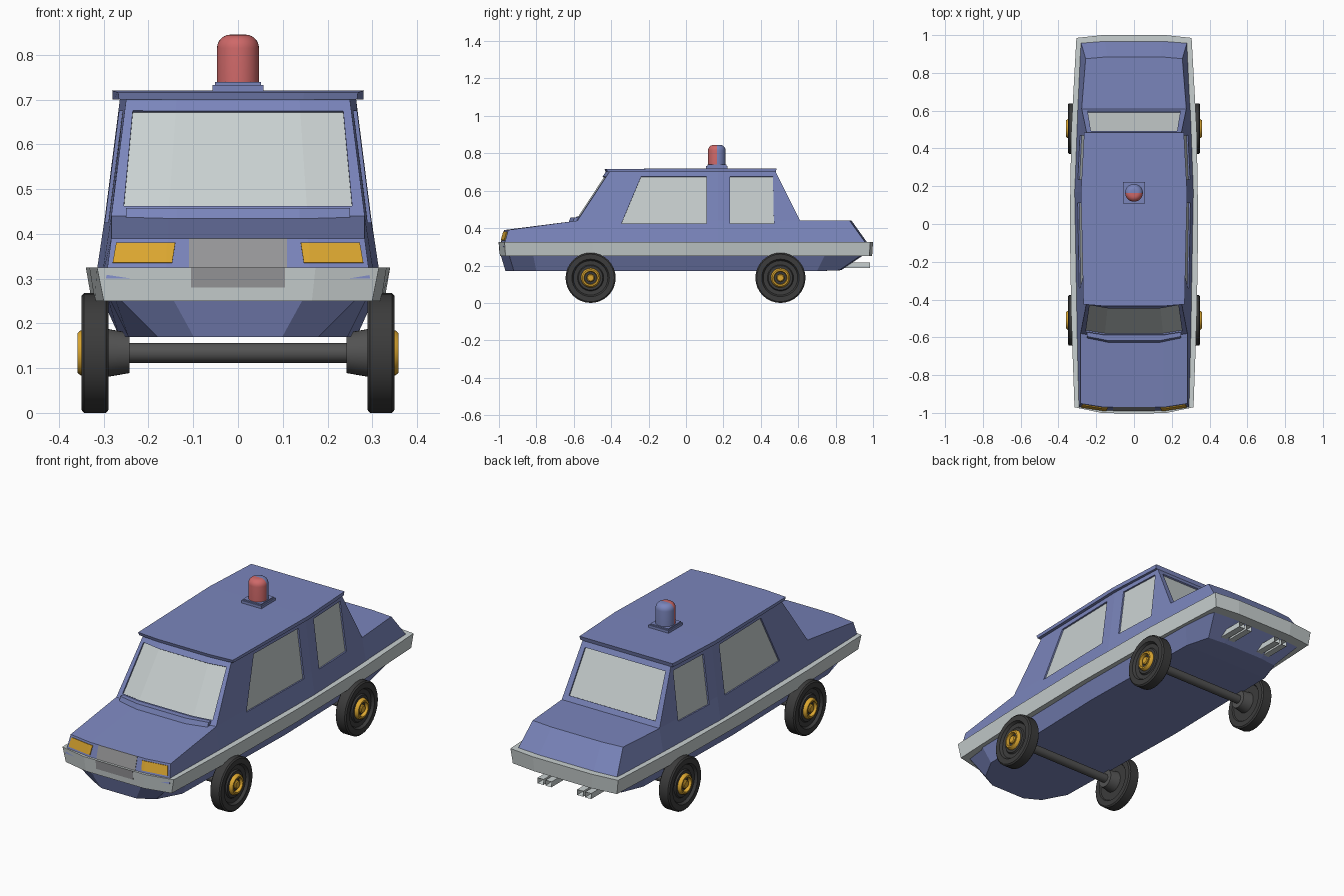
import bpy, bmesh, math
from mathutils import Vector

if "Cube" in bpy.data.objects:
    bpy.data.objects.remove(bpy.data.objects["Cube"])


def material(name, rgb):
    m = bpy.data.materials.new(name)
    m.diffuse_color = (*rgb, 1)
    m.use_nodes = True
    m.node_tree.nodes["Principled BSDF"].inputs["Base Color"].default_value = m.diffuse_color
    return m


BLUE = material("body blue", (0.195, 0.235, 0.50))
PALE = material("pale grey", (0.58, 0.63, 0.63))
GOLD = material("amber", (0.72, 0.39, 0.03))
TYRE = material("tyre black", (0.045, 0.045, 0.045))
AXLE = material("axle grey", (0.085, 0.085, 0.085))
GRILLE = material("grille grey", (0.31, 0.31, 0.32))
RED = material("beacon red", (0.62, 0.14, 0.14))


def finish(name, bm, mats, smooth=False):
    bmesh.ops.remove_doubles(bm, verts=bm.verts, dist=1e-5)
    bmesh.ops.recalc_face_normals(bm, faces=bm.faces)
    me = bpy.data.meshes.new(name)
    bm.to_mesh(me)
    bm.free()
    ob = bpy.data.objects.new(name, me)
    bpy.context.collection.objects.link(ob)
    for m in mats:
        me.materials.append(m)
    if smooth:
        bpy.ops.object.select_all(action='DESELECT')
        ob.select_set(True)
        bpy.context.view_layer.objects.active = ob
        bpy.ops.object.shade_smooth_by_angle(angle=math.radians(35))
    return ob


def loft(name, loops, mat):
    """Bridge closed loops, capping both ends with quad strips."""
    bm = bmesh.new()
    rings = [[bm.verts.new(p) for p in lp] for lp in loops]
    n = len(rings[0])
    for a, b in zip(rings, rings[1:]):
        for k in range(n):
            j = (k + 1) % n
            bm.faces.new((a[k], a[j], b[j], b[k]))
    for r in (rings[0], rings[-1]):
        for k in range(n // 2 - 1):
            bm.faces.new((r[k], r[k + 1], r[n - 2 - k], r[n - 1 - k]))
    return finish(name, bm, [mat])


def surf(row, x, z):
    """y on the bowed end surface of a row, at x and z; also the half width."""
    yb, wb, zb, yt, wt, zt, bow = row
    s = (z - zb) / (zt - zb)
    w = wb + (wt - wb) * s
    y = yb + (yt - yb) * s + bow * max(0, min(1, (1 - abs(x) / w) / 0.45))
    return y, w


def slab(name, rows, mat):
    """Rows run front to back: y, half width, z at bottom, same at top, bow."""
    loops = []
    for yb, wb, zb, yt, wt, zt, bow in rows:
        lo, hi = [], []
        for t in (-1, -0.55, 0.55, 1):
            b = bow if abs(t) < 1 else 0
            lo.append((t * wb, yb + b, zb))
            hi.append((t * wt, yt + b, zt))
        loops.append(lo + hi[::-1])
    return loft(name, loops, mat)


def panel(name, cols, n, d0, d1, mat):
    """Thin plate from (bottom, top) columns, between two offsets along n."""
    n = Vector(n).normalized()
    return loft(name, [[Vector(b) + n * d0, Vector(t) + n * d0,
                        Vector(t) + n * d1, Vector(b) + n * d1] for b, t in cols], mat)


def lathe(name, profile, mats, place, segs=32, rule=None):
    bm = bmesh.new()
    rings = [[bm.verts.new(place(r * math.cos(a), r * math.sin(a), h))
              for a in (2 * math.pi * i / segs for i in range(segs))] for r, h in profile]
    for a, b in zip(rings, rings[1:]):
        for k in range(segs):
            j = (k + 1) % segs
            bm.faces.new((a[k], a[j], b[j], b[k]))
    if rule:
        for f in bm.faces:
            f.material_index = rule(f.calc_center_median())
    return finish(name, bm, mats, True)


# Body shells
BODY = [(-.975, .295, .30, -.95, .283, .39, -.02), (-.58, .305, .30, -.58, .283, .44, 0),
        (.17, .318, .30, .17, .297, .44, 0), (.61, .302, .30, .61, .277, .44, 0),
        (.975, .285, .30, .875, .256, .44, .01)]
CABIN = [(-.58, .283, .44, -.41, .25, .70, -.02), (.17, .297, .44, .17, .264, .70, 0),
         (.61, .277, .44, .48, .25, .70, 0)]
BAND = [(-.965, .30, .25, -.97, .315, .325, -.03), (-.5, .32, .25, -.5, .332, .325, 0),
        (.0, .327, .25, .0, .34, .325, 0), (.5, .318, .25, .5, .332, .325, 0),
        (.98, .295, .25, .985, .305, .325, .015)]
body = slab("body", BODY, BLUE)
cabin = slab("cabin", CABIN, BLUE)
slab("bumper_band", BAND, PALE)
slab("lower_body", [(-.92, .18, .17, -.95, .28, .27, -.045), (-.80, .245, .17, -.82, .295, .27, 0),
                    (0, .265, .17, 0, .31, .27, 0), (.70, .25, .17, .75, .30, .27, 0),
                    (.82, .21, .175, .96, .28, .27, .01)], BLUE)
slab("roof_panel", [(-.42, .266, .70, -.425, .268, .716, -.01), (.17, .28, .70, .17, .281, .72, 0),
                    (.48, .262, .70, .485, .264, .72, 0)], BLUE)
slab("cowl", [(-.61, .25, .42, -.595, .25, .458, -.022), (-.55, .25, .42, -.55, .25, .458, 0)], BLUE)


# Windows: recesses cut in the shell, glass plates inside
def window(name, cols, n):
    cut = panel("cutter", cols, n, -.014, .03, BLUE)
    for ob in (body, cabin):
        bpy.context.view_layer.objects.active = ob
        md = ob.modifiers.new("cut", 'BOOLEAN')
        md.operation, md.object, md.solver = 'DIFFERENCE', cut, 'EXACT'
        bpy.ops.object.modifier_apply(modifier="cut")
    bpy.data.objects.remove(cut)
    panel(name, cols, n, -.016, -.008, PALE)


def side_pt(side, y, z):
    a, b = (CABIN[0], CABIN[1]) if y < .17 else (CABIN[1], CABIN[2])
    (ya, wa), (yb, wb) = surf(a, 9, z), surf(b, 9, z)
    return (side * (wa + (wb - wa) * (y - ya) / (yb - ya)), y, z)


def end_cols(row, xb, xt, z0, z1):
    """Columns across an end surface, following its two creases."""
    cb, ct = surf(row, 0, z0)[1] * .55, surf(row, 0, z1)[1] * .55
    return [((b, surf(row, b, z0)[0], z0), (t, surf(row, t, z1)[0], z1))
            for b, t in ((-xb, -xt), (-cb, -ct), (cb, ct), (xb, xt))]


for side, tag in ((1, "right"), (-1, "left")):
    n = (side, 0, .13)
    window("front_side_window_" + tag,
           [(side_pt(side, -.345, .425), side_pt(side, -.24, .675)),
            (side_pt(side, .11, .425), side_pt(side, .11, .675))], n)
    window("rear_side_window_" + tag,
           [(side_pt(side, .235, .425), side_pt(side, .235, .675)),
            (side_pt(side, .47, .425), side_pt(side, .465, .675))], n)
window("windscreen", end_cols(CABIN[0], .255, .235, .462, .675), (0, -.84, .54))
window("rear_window", end_cols(CABIN[2], .245, .228, .465, .675), (0, .9, .45))

# Headlights and grille
for side, tag in ((1, "right"), (-1, "left")):
    cols = [((side * b, surf(BODY[0], b, .335)[0], .335), (side * t, surf(BODY[0], t, .38)[0], .38))
            for b, t in ((.147, .14), (.16, .159), (.28, .272))]
    panel("headlight_" + tag, cols, (0, -1, .25), -.002, .005, GOLD)
for name, row, w, z0, z1 in (("grille", BODY[0], .11, .32, .39), ("bumper_grille", BAND[0], .105, .28, .325)):
    panel(name, [((x, surf(row, x, z0)[0], z0), (x, surf(row, x, z1)[0], z1)) for x in (-w, w)],
          (0, -1, 0), -.002, .002, GRILLE)

# Wheels, hubs and axles
for y, end in ((-.51, "front"), (.505, "rear")):
    lathe(end + "_axle", [(0, -.30), (.055, -.30), (.045, -.242), (.022, -.242), (.022, .242),
                          (.045, .242), (.055, .30), (0, .30)], [AXLE],
          lambda a, b, h, y=y: (h, y + a, .134 + b))
    for side, tag in ((1, "right"), (-1, "left")):
        def place(a, b, h, y=y, side=side):
            return (side * h, y + a, .134 + b)
        tag = end + "_" + tag
        lathe("tyre_" + tag, [(0, .295), (.095, .295), (.10, .289), (.127, .289), (.134, .295),
                              (.134, .344), (.127, .35), (.10, .35), (.092, .337), (.07, .335),
                              (.065, .342), (0, .342)], [TYRE], place)
        lathe("hub_ring_" + tag, [(.053, .335), (.05, .352), (.044, .359), (.036, .359),
                                  (.033, .345), (.033, .335), (.053, .335)], [GOLD], place)
        lathe("hub_cap_" + tag, [(0, .335), (.021, .335), (.021, .353), (.016, .357), (0, .357)],
              [GOLD], place)

# Square exhaust pipes in two pairs, with hollow ends
for i, x in enumerate((-.135, -.09, .09, .135)):
    bm = bmesh.new()
    bmesh.ops.create_cube(bm, size=1)
    for v in bm.verts:
        v.co = (x + v.co.x * .034, .90 + v.co.y * .17, .202 + v.co.z * .028)
    end = max(bm.faces, key=lambda f: f.calc_center_median().y)
    bmesh.ops.inset_individual(bm, faces=[end], thickness=.006)
    for v in end.verts:
        v.co.y -= .04
    finish("exhaust_%d" % (i + 1), bm, [PALE])

# Roof beacon: blue base, dome half red and half blue
slab("beacon_base", [(.108, .057, .715, .108, .057, .733, 0), (.222, .057, .715, .222, .057, .733, 0)], BLUE)
slab("beacon_plinth", [(.114, .051, .73, .114, .051, .739, 0), (.216, .051, .73, .216, .051, .739, 0)], BLUE)
arc = [(.017 + .03 * math.cos(a), .815 + .03 * math.sin(a)) for a in (math.pi / 12 * i for i in range(7))]
lathe("beacon_dome", [(0, .735), (.047, .735)] + arc + [(0, .845)], [RED, BLUE],
      lambda a, b, h: (a, .165 + b, h), rule=lambda c: 0 if c.y < .165 else 1)
